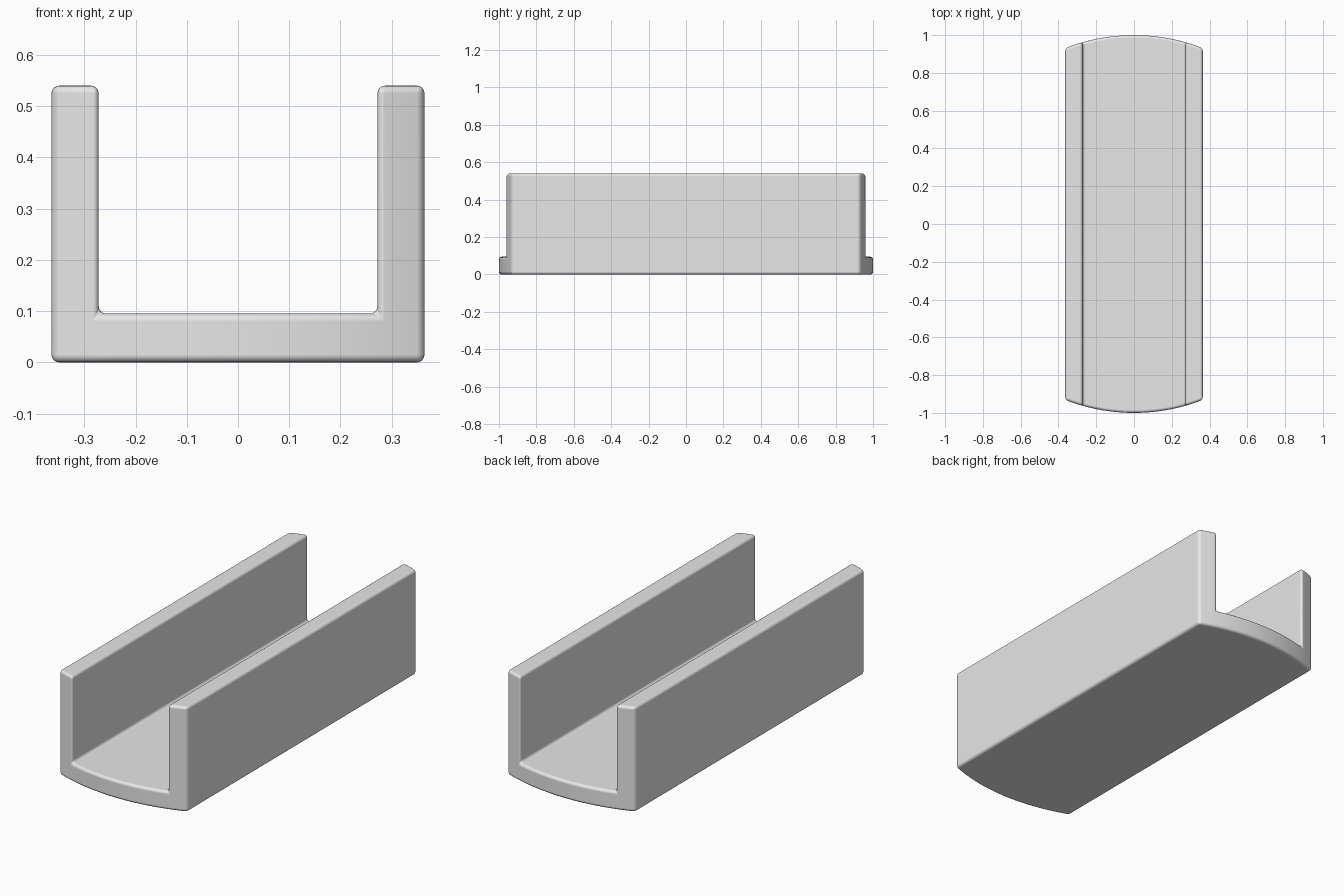
import bpy
import bmesh
import math

cube = bpy.data.objects.get("Cube")
if cube:
    bpy.data.objects.remove(cube, do_unlink=True)

HALF_W, INNER, FLOOR, HEIGHT = 0.364, 0.272, 0.095, 0.54
END_RADIUS = 1.0
WALL_COLS, FLOOR_COLS = 3, 16


def end_y(x):
    """Bowed end of the channel, furthest out on the centre line."""
    return 1.0 - END_RADIUS + math.sqrt(END_RADIUS ** 2 - x * x)


def span(a, b, n):
    return [a + (b - a) * i / n for i in range(n)]


# Column positions across the left wall, floor and right wall
xs = (span(-HALF_W, -INNER, WALL_COLS) + span(-INNER, INNER, FLOOR_COLS)
      + span(INNER, HALF_W, WALL_COLS) + [HALF_W])

bm = bmesh.new()
cache = {}


def vert(x, side, z):
    key = (round(x, 5), side, z)
    if key not in cache:
        cache[key] = bm.verts.new((x, side * end_y(x), z))
    return cache[key]


def quad(*corners):
    bm.faces.new([vert(*c) for c in corners])


# Floor slab and the two upright walls, column by column
for i, (a, b) in enumerate(zip(xs, xs[1:])):
    wall = i < WALL_COLS or i >= WALL_COLS + FLOOR_COLS
    levels = [0, FLOOR, HEIGHT] if wall else [0, FLOOR]
    for low, high in zip(levels, levels[1:]):
        for s in (-1, 1):
            quad((a, s, low), (b, s, low), (b, s, high), (a, s, high))
    for z in (0, levels[-1]):
        quad((a, -1, z), (b, -1, z), (b, 1, z), (a, 1, z))

# Outer and inner faces of the walls
for s in (-1, 1):
    for x, low, high in ((HALF_W, 0, FLOOR), (HALF_W, FLOOR, HEIGHT), (INNER, FLOOR, HEIGHT)):
        quad((s * x, -1, low), (s * x, 1, low), (s * x, 1, high), (s * x, -1, high))

bmesh.ops.recalc_face_normals(bm, faces=bm.faces[:])
mesh = bpy.data.meshes.new("channel")
bm.to_mesh(mesh)
bm.free()
channel = bpy.data.objects.new("channel", mesh)
bpy.context.collection.objects.link(channel)

# Plain grey
grey = bpy.data.materials.new("light_grey")
grey.use_nodes = True
grey.diffuse_color = (0.8, 0.8, 0.8, 1)
grey.node_tree.nodes["Principled BSDF"].inputs["Base Color"].default_value = (0.8, 0.8, 0.8, 1)
mesh.materials.append(grey)

# Smooth shading with rounded edges
bpy.ops.object.select_all(action="DESELECT")
channel.select_set(True)
bpy.context.view_layer.objects.active = channel
mesh.shade_smooth()
bevel = channel.modifiers.new("rounded_edges", "BEVEL")
bevel.width = 0.015
bevel.segments = 4
bevel.limit_method = "ANGLE"
bevel.angle_limit = math.radians(40)
bevel.use_clamp_overlap = False
bevel.harden_normals = True
